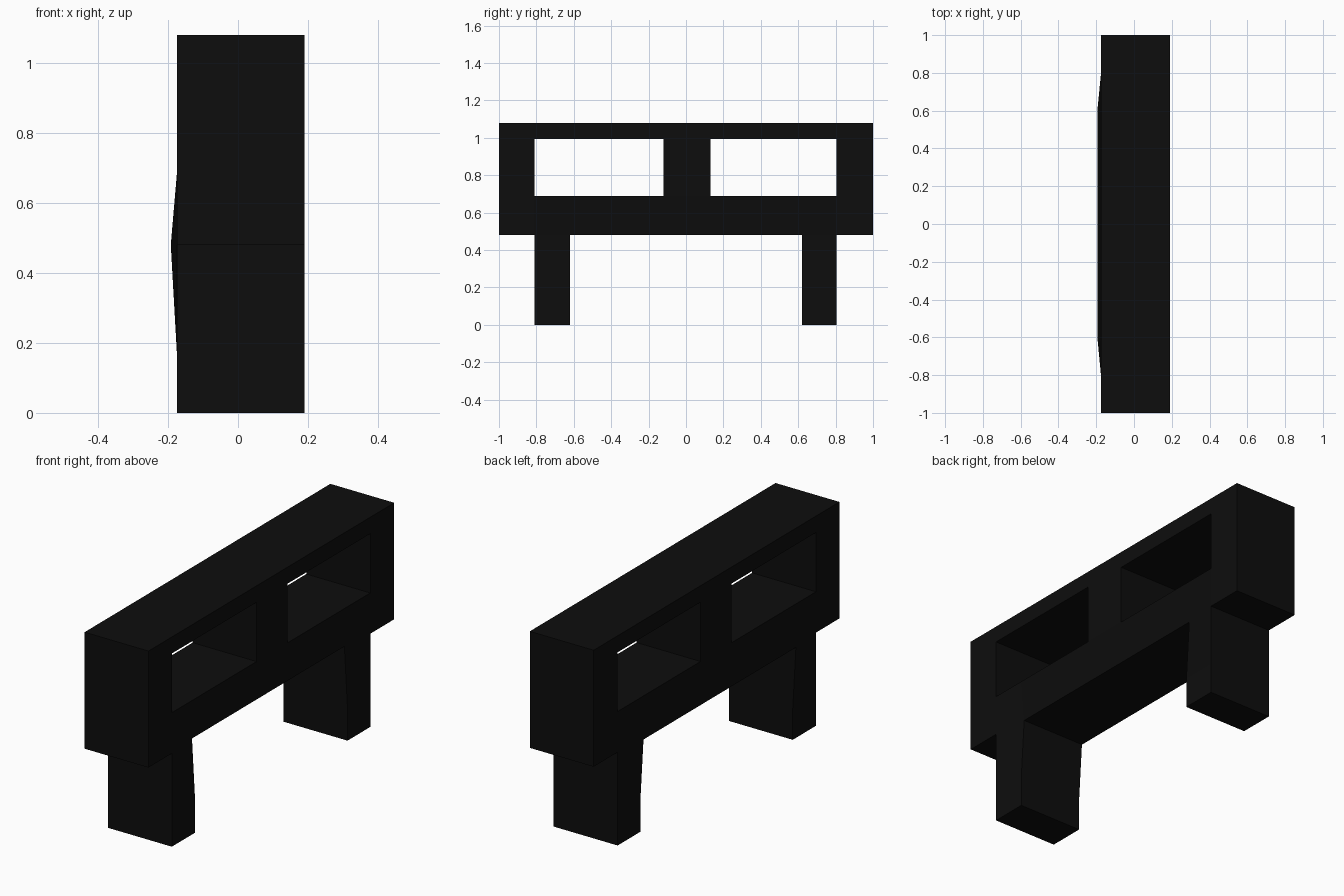
import bpy
import bmesh

cube = bpy.data.objects.get("Cube")
if cube:
    bpy.data.objects.remove(cube, do_unlink=True)

# Single near-black colour
black = bpy.data.materials.new("near_black")
black.use_nodes = True
colour = (0.004, 0.004, 0.004, 1)
black.diffuse_color = colour
black.node_tree.nodes["Principled BSDF"].inputs["Base Color"].default_value = colour

# Grid lines of the side profile
Y = [-1, -0.81, -0.62, -0.12, 0.13, 0.62, 0.805, 1]
Z = [0, 0.16, 0.48, 0.69, 0.995, 1.08]
FRONT_X, DEPTH, WARP = -0.174, 0.364, 0.018


def filled(col, row):
    """Legs below, two windows in the upper body."""
    if row < 2:
        return col in (1, 5)
    if row == 3:
        return col in (0, 3, 6)
    return True


# Side profile made of cells, then given its depth
bm = bmesh.new()
verts = {}


def corner(i, j):
    if (i, j) not in verts:
        # The underside between the legs is pushed slightly sideways
        shift = WARP if Z[j] == 0.48 and abs(Y[i]) <= 0.62 else 0
        verts[i, j] = bm.verts.new((FRONT_X - shift, Y[i], Z[j]))
    return verts[i, j]


for row in range(len(Z) - 1):
    for col in range(len(Y) - 1):
        if filled(col, row):
            bm.faces.new([corner(col, row), corner(col + 1, row),
                          corner(col + 1, row + 1), corner(col, row + 1)])

ext = bmesh.ops.extrude_face_region(bm, geom=bm.faces[:], use_keep_orig=True)
moved = [g for g in ext["geom"] if isinstance(g, bmesh.types.BMVert)]
bmesh.ops.translate(bm, verts=moved, vec=(DEPTH, 0, 0))
bmesh.ops.recalc_face_normals(bm, faces=bm.faces[:])

mesh = bpy.data.meshes.new("windowed_frame_with_legs")
bm.to_mesh(mesh)
bm.free()
mesh.materials.append(black)
frame = bpy.data.objects.new("windowed_frame_with_legs", mesh)
bpy.context.collection.objects.link(frame)
